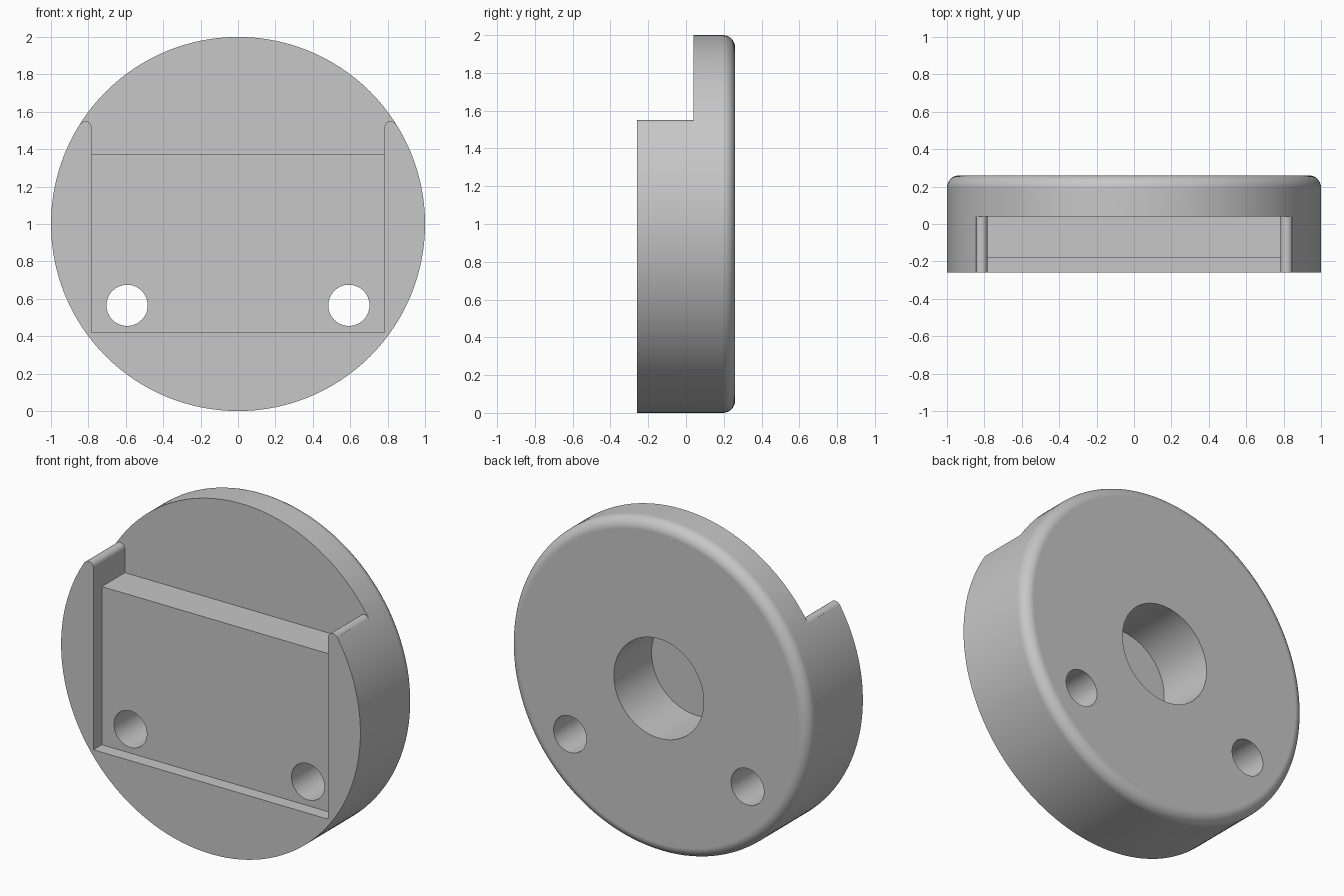
import bpy, bmesh
from math import sin, cos, pi, atan2, hypot

if "Cube" in bpy.data.objects:
    bpy.data.objects.remove(bpy.data.objects["Cube"], do_unlink=True)

FRONT, BACK = -0.26, 0.26      # y of the two faces
FILLET = 0.065                 # rounded rear rim
STEP_Y, POCKET_Y = 0.04, -0.18  # depths of the upper step and the pocket
HALF_W = 0.784                 # half width of the slot
LEDGE_Z, SILL_Z = 1.375, 0.42
HORN_R = 0.032                 # rounding on the tips of the side walls
HORN_X, HORN_Z = HALF_W + HORN_R, 1.518

grey = bpy.data.materials.new("plain grey")
grey.use_nodes = True
grey.diffuse_color = (0.57, 0.57, 0.57, 1)
grey.node_tree.nodes["Principled BSDF"].inputs["Base Color"].default_value = (0.57, 0.57, 0.57, 1)


def loft(name, rings):
    """Join equal rings of points and cap both ends."""
    bm = bmesh.new()
    loops = [[bm.verts.new(p) for p in ring] for ring in rings]
    n = len(loops[0])
    for a, b in zip(loops, loops[1:]):
        for i in range(n):
            j = (i + 1) % n
            bm.faces.new((a[i], a[j], b[j], b[i]))
    bm.faces.new(loops[0])
    bm.faces.new(loops[-1])
    bmesh.ops.recalc_face_normals(bm, faces=bm.faces)
    mesh = bpy.data.meshes.new(name)
    bm.to_mesh(mesh)
    bm.free()
    mesh.materials.append(grey)
    obj = bpy.data.objects.new(name, mesh)
    bpy.context.collection.objects.link(obj)
    return obj


def turned(name, profile, cx=0, cz=1, sides=128):
    """Round solid about a y axis from (y, radius) pairs."""
    angles = [2 * pi * i / sides for i in range(sides)]
    return loft(name, [[(cx + r * sin(a), y, cz + r * cos(a)) for a in angles]
                       for y, r in profile])


def prism(name, outline, y0, y1):
    return loft(name, [[(x, y, z) for x, z in outline] for y in (y0, y1)])


# Disc with a rounded rear rim
rim = [(BACK - FILLET + FILLET * sin(t), 1 - FILLET + FILLET * cos(t))
       for t in (pi / 2 * i / 10 for i in range(11))]
body = turned("disc_body", [(FRONT, 1)] + rim)

# Upper step: leaves two round-tipped side walls tangent to the disc
tip = atan2(HORN_Z - 1, HORN_X)
arc = [(HORN_X + HORN_R * cos(t), HORN_Z + HORN_R * sin(t))
       for t in (pi + (tip - pi) * i / 12 for i in range(13))]
reach = 1.3 / hypot(HORN_X, HORN_Z - 1)
half = [(HALF_W, LEDGE_Z)] + arc + [(HORN_X * reach, 1 + (HORN_Z - 1) * reach),
                                    (HORN_X * reach, 2.4)]
step = prism("step_cutter", half + [(-x, z) for x, z in reversed(half)], -1, STEP_Y)

# Shallow pocket below the step
pocket = prism("pocket_cutter", [(-HALF_W, SILL_Z), (HALF_W, SILL_Z),
                                 (HALF_W, LEDGE_Z + 0.05), (-HALF_W, LEDGE_Z + 0.05)],
               -1, POCKET_Y)

# Blind centre bore from the rear and two through holes
cutters = [step, pocket, turned("bore_cutter", [(-0.1, 0.3), (1, 0.3)], sides=96)]
for side in (-1, 1):
    cutters.append(turned("hole_cutter", [(-1, 0.11), (1, 0.11)], side * 0.593, 0.565, 64))

bpy.ops.object.select_all(action='DESELECT')
bpy.context.view_layer.objects.active = body
body.select_set(True)
for cutter in cutters:
    cutter.hide_render = True
    mod = body.modifiers.new("cut", 'BOOLEAN')
    mod.operation, mod.solver, mod.object = 'DIFFERENCE', 'EXACT', cutter
    bpy.ops.object.modifier_apply(modifier=mod.name)
    bpy.data.objects.remove(cutter, do_unlink=True)

# Smooth round walls, crisp edges, flat faces kept flat
bpy.ops.object.shade_smooth_by_angle(angle=pi / 6)
normals = body.modifiers.new("flat_faces", 'WEIGHTED_NORMAL')
normals.keep_sharp = True
